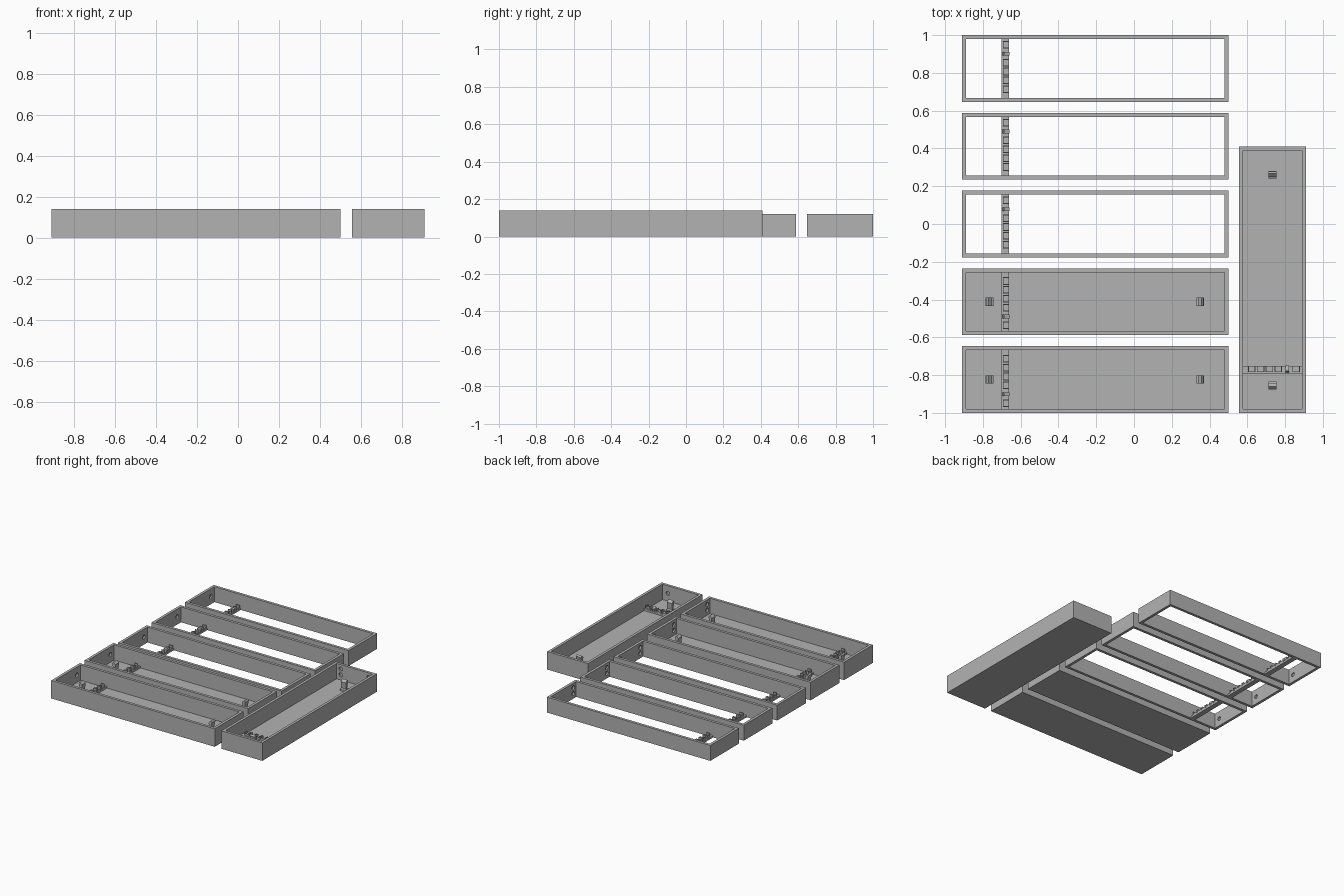
import bpy, bmesh, math
from mathutils import Matrix, Vector

if "Cube" in bpy.data.objects:
    bpy.data.objects.remove(bpy.data.objects["Cube"])

grey = bpy.data.materials.new("plain grey")
grey.diffuse_color = (0.45, 0.45, 0.45, 1)
grey.use_nodes = True
grey.node_tree.nodes["Principled BSDF"].inputs["Base Color"].default_value = grey.diffuse_color

L, W, T = 1.41, 0.353, 0.021      # tray length, width, wall thickness
WALL_H, FLOOR_H = 0.12, 0.02


def finish(name, bm, place):
    bm.transform(place)
    bmesh.ops.recalc_face_normals(bm, faces=bm.faces)
    me = bpy.data.meshes.new(name)
    bm.to_mesh(me)
    bm.free()
    me.materials.append(grey)
    ob = bpy.data.objects.new(name, me)
    bpy.context.collection.objects.link(ob)
    return ob


def box(bm, x0, x1, y0, y1, z0, z1, tilt=0):
    c = Vector(((x0 + x1) / 2, (y0 + y1) / 2, (z0 + z1) / 2))
    m = (Matrix.Translation(c) @ Matrix.Rotation(tilt, 4, 'Y')
         @ Matrix.Diagonal((x1 - x0, y1 - y0, z1 - z0, 1)))
    bmesh.ops.create_cube(bm, size=1, matrix=m)


def wall_ring(bm, z0, z1):
    # rectangular ring with open middle
    rings = []
    for inset, z in ((0, z0), (0, z1), (T, z1), (T, z0)):
        a, b = L / 2 - inset, W / 2 - inset
        rings.append([bm.verts.new((x, y, z))
                      for x, y in ((-a, -b), (a, -b), (a, b), (-a, b))])
    for i in range(4):
        p, q = rings[i], rings[(i + 1) % 4]
        for j in range(4):
            k = (j + 1) % 4
            bm.faces.new((p[j], p[k], q[k], q[j]))


def socket_cutter(place, z):
    # shallow round sockets on the inner end walls
    bm = bmesh.new()
    spots = [(-1, -0.11, 0.06), (-1, 0.11, 0.06)]
    spots += [(1, y, h) for y in (-0.12, 0.12) for h in (0.04, 0.085)]
    for end, y, h in spots:
        m = (Matrix.Translation((end * (L / 2 - T), y, z + h))
             @ Matrix.Rotation(math.pi / 2, 4, 'Y'))
        bmesh.ops.create_cone(bm, cap_ends=True, segments=16, radius1=0.016,
                              radius2=0.016, depth=0.024, matrix=m)
    ob = finish("socket_cutter", bm, place)
    ob.hide_render = True
    ob.hide_viewport = True
    ob.display_type = 'WIRE'
    return ob


def clip_bar(place, z, flip):
    # cross bar carrying a row of small square holders
    bm = bmesh.new()
    x = -0.477
    b = W / 2 - T
    box(bm, x - 0.02, x + 0.02, -b, b, z, z + 0.014)
    for i in range(6):
        y = flip * (-0.125 + 0.047 * i)
        top = z + 0.04
        if i == 1:      # one holder is slanted
            box(bm, x - 0.010, x + 0.018, y - 0.010, y + 0.010, z + 0.01, top, 0.3)
            continue
        box(bm, x - 0.011, x + 0.019, y - 0.020, y - 0.015, z + 0.01, top)
        box(bm, x - 0.011, x + 0.019, y + 0.015, y + 0.020, z + 0.01, top)
        box(bm, x - 0.011, x - 0.006, y - 0.015, y + 0.015, z + 0.01, top - 0.01)
        box(bm, x - 0.006, x + 0.019, y - 0.015, y + 0.015, z + 0.01, z + 0.025)
    finish("clip_bar", bm, place)


def latch(place, x, side):
    # upright catch with a leaning tongue, extruded from a side profile
    bm = bmesh.new()
    z = FLOOR_H
    profile = ((-0.020, 0), (0.020, 0), (0.020, 0.012), (0.004, 0.018),
               (0.016, 0.074), (0.006, 0.085), (-0.012, 0.068), (-0.008, 0.018),
               (-0.020, 0.012))
    vs = [bm.verts.new((x + side * px, -0.022, z + pz)) for px, pz in profile]
    f = bm.faces.new(vs)
    r = bmesh.ops.extrude_face_region(bm, geom=[f])
    bmesh.ops.translate(bm, vec=(0, 0.044, 0),
                        verts=[v for v in r["geom"] if isinstance(v, bmesh.types.BMVert)])
    finish("latch", bm, place)


def tray(place, closed):
    z = FLOOR_H if closed else 0
    bm = bmesh.new()
    wall_ring(bm, z, z + WALL_H)
    walls = finish("tray_walls", bm, place)
    mod = walls.modifiers.new("sockets", 'BOOLEAN')
    mod.operation = 'DIFFERENCE'
    mod.solver = 'EXACT'
    mod.object = socket_cutter(place, z)
    clip_bar(place, z, 1 if closed else -1)
    if closed:
        bm = bmesh.new()
        box(bm, -L / 2, L / 2, -W / 2, W / 2, 0, FLOOR_H)
        finish("tray_floor", bm, place)
        latch(place, -0.56, -1)
        latch(place, 0.556, 1)


# row of five trays, the front two with floors
for i in range(5):
    y = -1 + W / 2 + i * (2 - W) / 4
    tray(Matrix.Translation((-0.205, y, 0)), i < 2)

# side tray turned a quarter turn
tray(Matrix.Translation((0.733, -0.295, 0)) @ Matrix.Rotation(math.pi / 2, 4, 'Z'), True)
